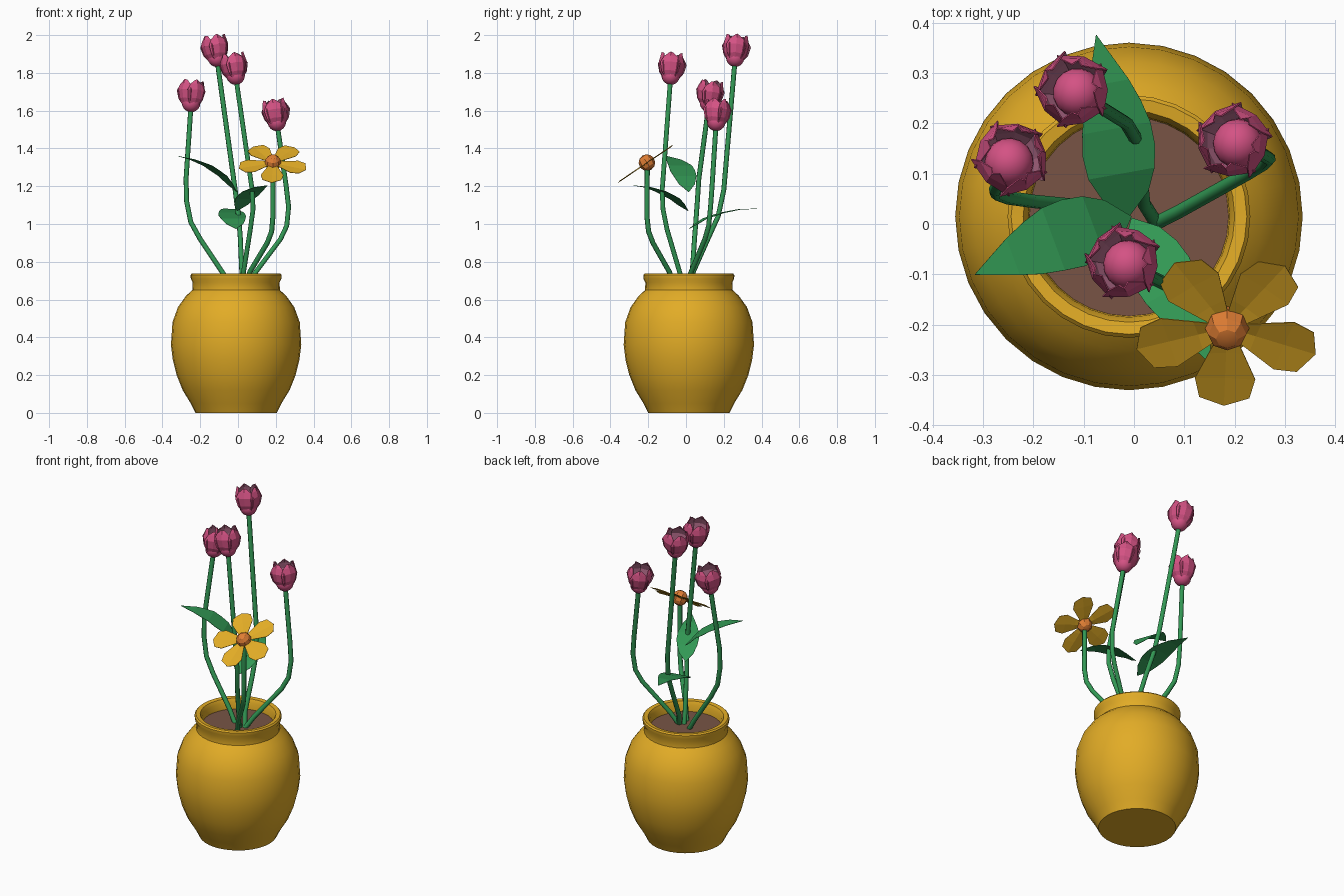
import bpy, bmesh, math
from mathutils import Vector, Matrix

if "Cube" in bpy.data.objects:
    bpy.data.objects.remove(bpy.data.objects["Cube"])


def material(name, r, g, b):
    lin = [((c / 255 + 0.055) / 1.055) ** 2.4 for c in (r, g, b)]
    m = bpy.data.materials.new(name)
    m.diffuse_color = (*lin, 1)
    m.use_nodes = True
    m.node_tree.nodes["Principled BSDF"].inputs["Base Color"].default_value = m.diffuse_color
    return m


GOLD = material("golden yellow", 226, 172, 38)
SOIL = material("soil brown", 120, 84, 69)
GREEN = material("leaf green", 50, 152, 84)
PINK = material("tulip pink", 212, 82, 132)
DUSTY = material("dusty pink", 176, 106, 136)
ORANGE = material("orange", 224, 126, 52)


def mesh_object(name, bm, mats, smooth=None):
    bmesh.ops.recalc_face_normals(bm, faces=bm.faces) if smooth else None
    me = bpy.data.meshes.new(name)
    bm.to_mesh(me)
    bm.free()
    for m in mats:
        me.materials.append(m)
    ob = bpy.data.objects.new(name, me)
    bpy.context.collection.objects.link(ob)
    if smooth:
        bpy.ops.object.select_all(action='DESELECT')
        ob.select_set(True)
        bpy.context.view_layer.objects.active = ob
        bpy.ops.object.shade_smooth_by_angle(angle=math.radians(smooth))
    return ob


def lathe(name, profile, mat, seg=32, centre=(-0.01, 0.015)):
    bm = bmesh.new()
    rings = [[bm.verts.new((centre[0] + r * math.cos(2 * math.pi * i / seg),
                            centre[1] + r * math.sin(2 * math.pi * i / seg), z))
              for i in range(seg)] for r, z in profile]
    for a, b in zip(rings, rings[1:]):
        for i in range(seg):
            j = (i + 1) % seg
            bm.faces.new((a[i], a[j], b[j], b[i]))
    bm.faces.new(rings[0][::-1])
    bm.faces.new(rings[-1])
    return mesh_object(name, bm, [mat], 40)


def stem(name, points):
    cu = bpy.data.curves.new(name, 'CURVE')
    cu.dimensions = '3D'
    cu.bevel_depth = 0.0135
    cu.bevel_resolution = 2
    cu.use_fill_caps = True
    sp = cu.splines.new('POLY')
    sp.points.add(len(points) - 1)
    for p, co in zip(sp.points, points):
        p.co = (*co, 1)
    sp.use_smooth = True
    cu.materials.append(GREEN)
    ob = bpy.data.objects.new(name, cu)
    bpy.context.collection.objects.link(ob)


def ball(name, radius, mat, matrix, u=16, v=10, smooth=60):
    bm = bmesh.new()
    bmesh.ops.create_uvsphere(bm, u_segments=u, v_segments=v, radius=radius, matrix=matrix)
    return mesh_object(name, bm, [mat], smooth)


def strip(bm, rows):
    """Skin rows of (left, middle, right) points into a petal or leaf."""
    vs = [[bm.verts.new(p) for p in row] for row in rows]
    for a, b in zip(vs, vs[1:]):
        for i in range(2):
            bm.faces.new((a[i], a[i + 1], b[i + 1], b[i]))


def thicken(ob, thickness, inner=0):
    mod = ob.modifiers.new("thickness", 'SOLIDIFY')
    mod.thickness = thickness
    mod.offset = -1
    mod.material_offset = inner


# Pot with rolled lip and hollow neck, and the soil inside
lathe("pot", [(0.215, 0), (0.24, 0.05), (0.283, 0.12), (0.315, 0.2), (0.335, 0.28),
              (0.345, 0.36), (0.337, 0.48), (0.308, 0.56), (0.265, 0.62), (0.232, 0.65),
              (0.23, 0.69), (0.24, 0.71), (0.241, 0.73), (0.234, 0.738), (0.21, 0.735),
              (0.2, 0.715), (0.197, 0.66)], GOLD)
lathe("soil", [(0.198, 0.655), (0.198, 0.675)], SOIL)

# Tulip stems, soil to head
tulips = [
    [(0.045, 0.0, 0.66), (0.02, 0.04, 0.75), (0.012, 0.12, 0.93), (0.003, 0.17, 1.04),
     (-0.015, 0.2, 1.18), (-0.108, 0.258, 1.85)],
    [(-0.03, 0.02, 0.66), (-0.08, 0.033, 0.74), (-0.2, 0.045, 0.92), (-0.25, 0.052, 1.01),
     (-0.272, 0.06, 1.12), (-0.275, 0.068, 1.24), (-0.25, 0.118, 1.61)],
    [(0.04, 0.0, 0.66), (0.09, 0.025, 0.74), (0.225, 0.1, 0.92), (0.258, 0.12, 0.99),
     (0.268, 0.13, 1.09), (0.255, 0.138, 1.2), (0.21, 0.158, 1.51)],
    [(0.02, -0.01, 0.66), (0.03, -0.035, 0.75), (0.065, -0.1, 0.97), (0.08, -0.122, 1.08),
     (0.075, -0.126, 1.18), (-0.008, -0.083, 1.755)],
]


def tulip_head(n, path):
    end, axis = Vector(path[-1]), (Vector(path[-1]) - Vector(path[-2])).normalized()
    frame = Matrix.Translation(end - axis * 0.018) @ axis.to_track_quat('Z', 'Y').to_matrix().to_4x4()
    ball(f"tulip_bulb_{n}", 0.049, PINK, frame @ Matrix.Translation((0, 0, 0.049)))
    # Five cupped petals: height, radius, half width
    rows = [(0.04, 0.044, 0.026), (0.07, 0.061, 0.044), (0.115, 0.07, 0.053),
            (0.148, 0.063, 0.036), (0.17, 0.058, 0.01)]
    bm = bmesh.new()
    for k in range(5):
        turn = frame @ Matrix.Rotation(math.radians(72 * k + 30 + 20 * n), 4, 'Z')
        strip(bm, [[turn @ Vector((r * 0.86, -w, h - 0.004)), turn @ Vector((r, 0, h)),
                    turn @ Vector((r * 0.8, w, h - 0.004))] for h, r, w in rows])
    thicken(mesh_object(f"tulip_petals_{n}", bm, [PINK, DUSTY]), 0.003, 1)


for n, path in enumerate(tulips, 1):
    stem(f"tulip_stem_{n}", path)
    tulip_head(n, path)

# Yellow flower: stem, centre and five flat petals tilted to the front
stem("yellow_flower_stem", [(0.03, -0.05, 0.66), (0.065, -0.09, 0.75), (0.155, -0.175, 0.9),
                            (0.178, -0.198, 0.96), (0.185, -0.207, 1.04), (0.185, -0.205, 1.31)])
flower = Matrix.Translation((0.185, -0.207, 1.325)) @ Matrix.Rotation(math.radians(34), 4, 'X')
ball("yellow_flower_centre", 0.044, ORANGE, flower, 8, 6, 20)
bm = bmesh.new()
for k in range(5):
    turn = flower @ Matrix.Rotation(math.radians(72 * k - 92), 4, 'Z')
    strip(bm, [[turn @ Vector((d, -w, 0)), turn @ Vector((m, 0, -0.004)), turn @ Vector((d, w, 0))]
               for d, m, w in [(0.02, 0.02, 0.018), (0.06, 0.06, 0.035),
                               (0.12, 0.12, 0.06), (0.165, 0.187, 0.05)]])
thicken(mesh_object("yellow_flower_petals", bm, [GOLD]), 0.002)


# Arching leaves along a bent centre line
def leaf(name, pts, width):
    pts = [Vector(p) for p in pts]
    along = pts[-1] - pts[0]
    side = Vector((along.y, -along.x, 0)).normalized()
    steps, rows = 8, []
    for i in range(steps + 1):
        t = i / steps
        u = min(t * (len(pts) - 1), len(pts) - 1.0001)
        c = pts[int(u)].lerp(pts[int(u) + 1], u - int(u))
        w = width * max(math.sin(math.pi * t ** 0.72), 0.01)
        rows.append([c - side * w, c, c + side * w])
    bm = bmesh.new()
    strip(bm, [r[::-1] for r in rows])
    for f in bm.faces:
        f.normal_update()
    if sum(f.normal.z for f in bm.faces) < 0:
        bmesh.ops.reverse_faces(bm, faces=bm.faces)
    thicken(mesh_object(name, bm, [GREEN], None), 0.002)


leaf("back_leaf", [(-0.01, 0.015, 0.975), (-0.025, 0.1, 1.03), (-0.035, 0.19, 1.06),
                   (-0.05, 0.28, 1.078), (-0.075, 0.375, 1.082)], 0.073)
leaf("left_leaf", [(-0.005, 0.015, 1.17), (-0.08, -0.005, 1.255), (-0.16, -0.03, 1.31),
                   (-0.24, -0.065, 1.342), (-0.315, -0.1, 1.36)], 0.07)
leaf("front_leaf", [(-0.005, 0.012, 1.07), (0.035, -0.06, 1.135), (0.075, -0.13, 1.172),
                    (0.115, -0.2, 1.195), (0.155, -0.28, 1.205)], 0.062)
